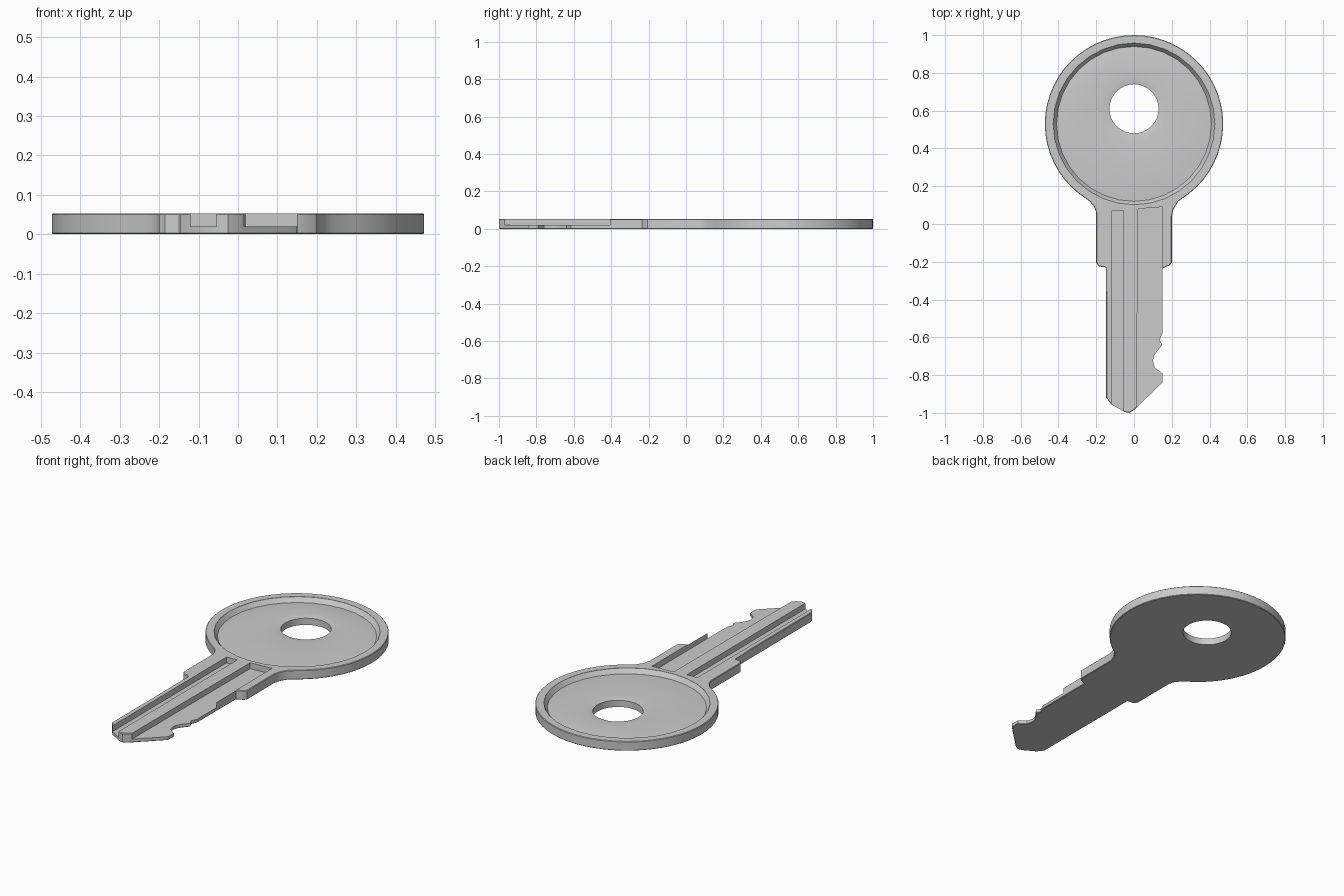
import bpy, bmesh
from math import sin, cos, pi, radians

if "Cube" in bpy.data.objects:
    bpy.data.objects.remove(bpy.data.objects["Cube"])

T = 0.053          # key thickness
BOW = (0, 0.53)    # centre of the round head
HOLE = (0, 0.61)   # centre of the ring hole


def new_object(name, bm):
    bmesh.ops.recalc_face_normals(bm, faces=bm.faces)
    me = bpy.data.meshes.new(name)
    bm.to_mesh(me)
    bm.free()
    ob = bpy.data.objects.new(name, me)
    bpy.context.collection.objects.link(ob)
    return ob


def prism(name, pts, z0, z1):
    bm = bmesh.new()
    low = [bm.verts.new((x, y, z0)) for x, y in pts]
    high = [bm.verts.new((x, y, z1)) for x, y in pts]
    bm.faces.new(low)
    bm.faces.new(high)
    for i in range(len(pts)):
        j = (i + 1) % len(pts)
        bm.faces.new((low[i], low[j], high[j], high[i]))
    return new_object(name, bm)


def loft(name, rings, n):
    """Skin a stack of circles given as (centre, radius, z)."""
    bm = bmesh.new()
    loops = [[bm.verts.new((c[0] + r * sin(2 * pi * i / n), c[1] + r * cos(2 * pi * i / n), z))
              for i in range(n)] for c, r, z in rings]
    for a, b in zip(loops, loops[1:]):
        for i in range(n):
            j = (i + 1) % n
            bm.faces.new((a[i], a[j], b[j], b[i]))
    bm.faces.new(loops[0])
    bm.faces.new(loops[-1])
    return new_object(name, bm)


# key outline: round head, neck, shoulders, tip and bitting cuts
head = [(BOW[0] + 0.472 * sin(a), BOW[1] + 0.47 * cos(a))
        for a in (radians(-142 + 284 * i / 44) for i in range(45))]
right_edge = [(0.235, 0.12), (0.21, 0.08), (0.2, 0.04), (0.2, -0.205), (0.19, -0.217),
              (0.152, -0.235), (0.15, -0.58), (0.135, -0.615), (0.15, -0.64),
              (0.125, -0.67), (0.105, -0.70), (0.1, -0.725), (0.11, -0.76),
              (0.15, -0.79), (0.15, -0.84)]
tip = [(0, -0.985), (-0.025, -1), (-0.05, -0.995), (-0.12, -0.955), (-0.147, -0.92)]
left_edge = [(-0.147, -0.23), (-0.185, -0.225), (-0.2, -0.205), (-0.2, 0.06),
             (-0.21, 0.09), (-0.235, 0.12)]
key = prism("key", head + right_edge + tip + left_edge, 0, T)

# dished face, countersunk ring and through hole
dish = loft("dish_cutter", [(BOW, 0.428, 0.1), (BOW, 0.428, T - 0.001), (BOW, 0.41, 0.027),
                            (HOLE, 0.176, 0.046), (HOLE, 0.13, 0.038), (HOLE, 0.13, -0.1)], 32)

# long grooves milled in the blade
groove = prism("groove_cutter", [(-0.12, -1.1), (-0.055, -1.1), (-0.055, 0.072), (-0.12, 0.068)],
               0.02, 0.1)
step = prism("step_cutter", [(0.014, -1.1), (0.151, -1.1), (0.151, 0.09), (0.02, 0.08)],
             0.02, 0.1)

bpy.context.view_layer.objects.active = key
key.select_set(True)
bev = key.modifiers.new("edge", 'BEVEL')
bev.width = 0.003
bev.segments = 1
bev.limit_method = 'ANGLE'
bev.angle_limit = radians(80)
bpy.ops.object.modifier_apply(modifier=bev.name)
for cutter in (dish, groove, step):
    cutter.hide_render = True
    mod = key.modifiers.new(cutter.name, 'BOOLEAN')
    mod.operation = 'DIFFERENCE'
    mod.solver = 'EXACT'
    mod.object = cutter
    bpy.ops.object.modifier_apply(modifier=mod.name)
    bpy.data.objects.remove(cutter)

bpy.ops.object.shade_smooth_by_angle(angle=radians(30))
